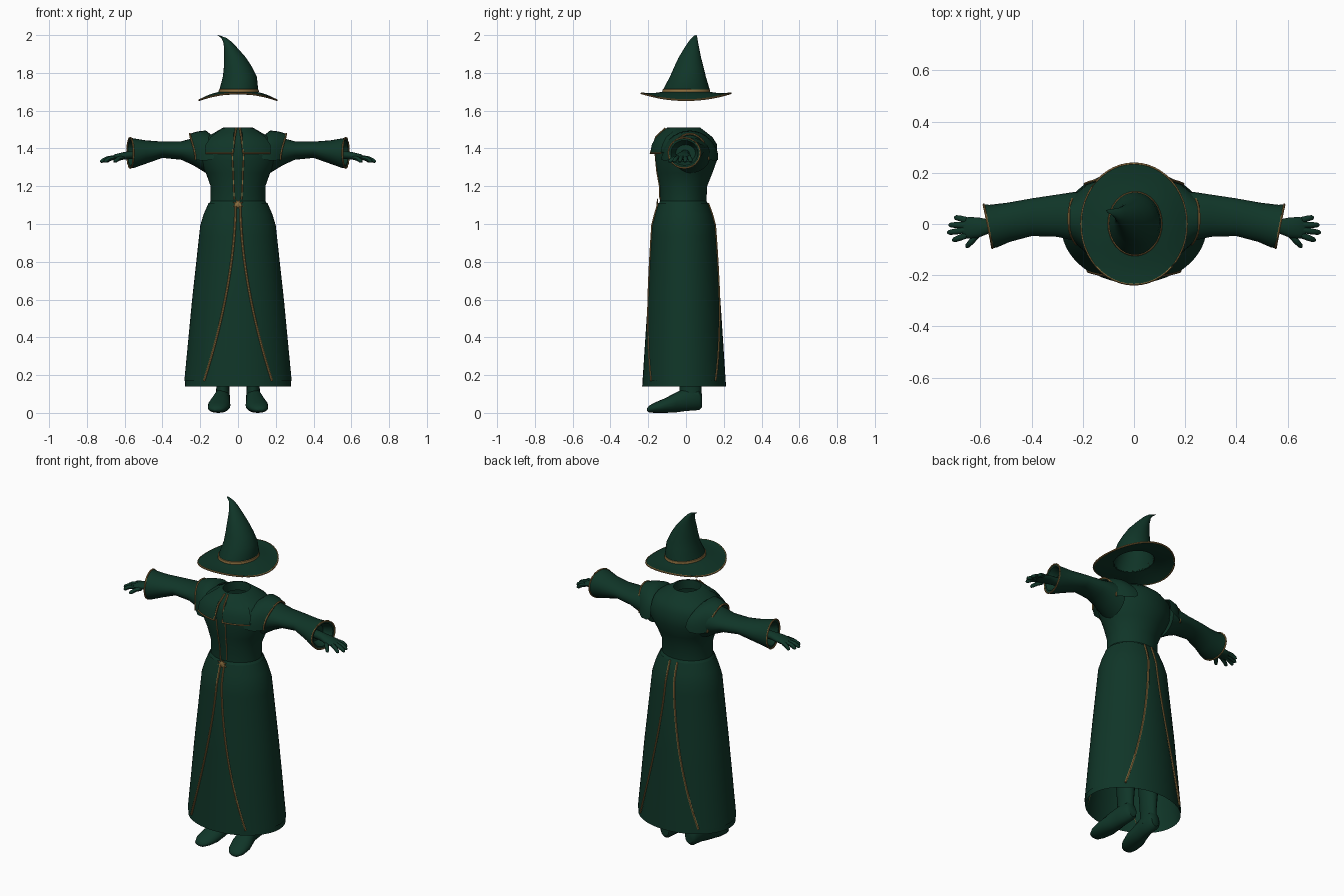
import bpy, bmesh
from math import sin, cos, pi, asin, radians
from mathutils import Vector

cube = bpy.data.objects.get("Cube")
if cube:
    bpy.data.objects.remove(cube, do_unlink=True)


def material(name, rgb):
    m = bpy.data.materials.new(name)
    m.use_nodes = True
    m.diffuse_color = (*rgb, 1)
    m.node_tree.nodes["Principled BSDF"].inputs["Base Color"].default_value = (*rgb, 1)
    return m


GREEN = material("dark_green_cloth", (0.005, 0.036, 0.021))
GOLD = material("old_gold_trim", (0.27, 0.16, 0.05))


def grid(name, rows, mat, closed=True, caps=False):
    """Skin rows of points into one smooth surface."""
    bm = bmesh.new()
    vs = [[bm.verts.new(p) for p in row] for row in rows]
    n = len(rows[0])
    for a, b in zip(vs, vs[1:]):
        for i in range(n if closed else n - 1):
            j = (i + 1) % n
            bm.faces.new((a[i], a[j], b[j], b[i]))
    if caps:
        bm.faces.new(vs[0])
        bm.faces.new(vs[-1])
    bmesh.ops.recalc_face_normals(bm, faces=bm.faces)
    for f in bm.faces:
        f.smooth = True
    me = bpy.data.meshes.new(name)
    bm.to_mesh(me)
    bm.free()
    me.set_sharp_from_angle(angle=radians(45))
    me.materials.append(mat)
    ob = bpy.data.objects.new(name, me)
    bpy.context.collection.objects.link(ob)
    return ob


def ring(c, u, v, n=24):
    c, u, v = Vector(c), Vector(u), Vector(v)
    return [c + u * cos(2 * pi * i / n) + v * sin(2 * pi * i / n) for i in range(n)]


def tube(name, path, radii, mat, n=6):
    """Round limb or piping along a path."""
    pts = [Vector(p) for p in path]
    if not isinstance(radii, (list, tuple)):
        radii = [radii] * len(pts)
    rows = []
    for i, (p, r) in enumerate(zip(pts, radii)):
        d = (pts[min(i + 1, len(pts) - 1)] - pts[max(i - 1, 0)]).normalized()
        u = d.cross(Vector((0, 1, 0.2)) if abs(d.y) < 0.8 else Vector((1, 0, 0))).normalized()
        rows.append(ring(p, u * r, d.cross(u) * r, n))
    return grid(name, rows, mat, caps=True)


def lerp_table(table, t):
    for a, b in zip(table, table[1:]):
        if a[0] <= t <= b[0]:
            k = (t - a[0]) / (b[0] - a[0])
            return [p + (q - p) * k for p, q in zip(a, b)][1:]
    return table[0][1:] if t < table[0][0] else table[-1][1:]


# Body outline: height, half width, front y, back y
BODY = [(0.14, .28, -.23, .21), (0.6, .236, -.2, .18), (1.0, .192, -.172, .148),
        (1.06, .172, -.155, .13), (1.12, .145, -.137, .108), (1.2, .145, -.14, .112),
        (1.27, .17, -.153, .14), (1.34, .21, -.163, .165), (1.42, .215, -.163, .165),
        (1.46, .175, -.148, .14), (1.48, .13, -.13, .115), (1.51, .08, -.10, .075)]


def body(theta, z, off=0.0):
    rx, yf, yb = lerp_table(BODY, z)
    yc, ry = (yf + yb) / 2, (yb - yf) / 2
    return Vector(((rx + off) * sin(theta), yc - (ry + off) * cos(theta), z))


def on_body(x, z, off=0.0, back=False):
    t = asin(max(-1, min(1, x / (lerp_table(BODY, z)[0] + off))))
    return body(pi - t if back else t, z, off)


def wrap(z, off=0.0, n=40):
    return [body(2 * pi * i / n, z, off) for i in range(n)]


# Torso with an open neck turned inward, and the skirt open at the hem
neck = [wrap(1.51, -.008), [p - Vector((0, 0, .05)) for p in wrap(1.51, -.012)]]
grid("torso", [wrap(r[0]) for r in BODY[4:]] + neck, GREEN)
skirt_z = [r[0] for r in BODY[:5]]
grid("skirt", [wrap(z, .002) for z in skirt_z] + [wrap(1.125, -.004)], GREEN)


def opening(z):
    """Half width of the skirt opening at a height."""
    return .012 + .168 * max(0, (1.11 - z) / .94) ** 1.8


steps = [.17 + .94 * i / 16 for i in range(17)]
for s, side in ((1, "left"), (-1, "right")):
    # Overskirt side panel with piped edges
    rows = []
    for z in steps:
        t0 = asin(opening(z) / lerp_table(BODY, z)[0])
        rows.append([body(s * (t0 + (pi - 2 * t0) * i / 20), z, .007) for i in range(21)])
    grid(side + "_overskirt", rows, GREEN, closed=False)
    for back, end in ((False, "front"), (True, "back")):
        path = [on_body(s * (opening(z) + (.012 if back else 0)), z, .007, back) for z in steps]
        tube(f"{side}_{end}_skirt_trim", path, .006, GOLD)

    # Chest flap with piped lower edge
    flap = [[on_body(s * (.024 + (.062 + .085 * min(1, k * 2)) * i / 8), 1.505 - .13 * k, .005 + .022 * k)
             for i in range(9)] for k in (0, .15, .35, .65, 1)]
    flap.append([on_body(s * (.024 + .147 * i / 8), 1.38, 0) for i in range(9)])
    grid(side + "_chest_flap", flap, GREEN, closed=False)
    tube(side + "_flap_trim", flap[4], .004, GOLD)
    tube(side + "_collar_trim", [on_body(s * .01, 1.508, .008), on_body(s * .018, 1.46, .012),
                                 on_body(s * .028, 1.375, .026)], .005, GOLD)
    tube(side + "_bodice_trim", [on_body(s * x, z, .002) for x, z in
                                 ((.03, 1.37), (.026, 1.28), (.023, 1.2), (.02, 1.13))], .0035, GOLD)

    # Shoulder cap wrapping over the top of the sleeve
    cap = []
    for x, ry, top, low in ((.145, .15, 1.475, 1.36), (.17, .15, 1.495, 1.34),
                            (.215, .135, 1.49, 1.335), (.255, .1, 1.478, 1.34), (.253, .09, 1.468, 1.35)):
        cap.append([(s * (x - .03 * abs(cos(pi * i / 16)) ** 3), .02 + ry * cos(pi * i / 16),
                     low + (top - low) * sin(pi * i / 16)) for i in range(17)])
    grid(side + "_shoulder_cap", cap, GREEN, closed=False)
    tube(side + "_shoulder_trim", cap[3], .005, GOLD)

    # Sleeve: x, y range, z range, flaring to a turned-in cuff
    sleeve = []
    for x, y0, y1, z0, z1 in ((.17, -.08, .13, 1.27, 1.46), (.235, -.065, .125, 1.31, 1.455),
                              (.3, -.05, .115, 1.34, 1.438), (.4, -.047, .1, 1.35, 1.436),
                              (.49, -.07, .083, 1.318, 1.443), (.55, -.092, .075, 1.297, 1.453),
                              (.57, -.094, .076, 1.296, 1.457), (.568, -.08, .064, 1.31, 1.443),
                              (.52, -.055, .05, 1.33, 1.42)):
        slant = .2 * max(0, x - .45) / .12
        r = ring((x, (y0 + y1) / 2, (z0 + z1) / 2), (0, (y1 - y0) / 2, 0), (0, 0, (z1 - z0) / 2))
        sleeve.append([(s * (p.x + slant * (p.y + .01)), p.y, p.z) for p in r])
    grid(side + "_sleeve", sleeve, GREEN, caps=True)
    tube(side + "_cuff_trim", sleeve[6] + sleeve[6][:1], .0045, GOLD)

    # Hand: flat palm, four fingers and a thumb
    palm = [ring((s * x, y, z), (0, w, 0), (0, 0, h), 14) for x, y, z, w, h in
            ((.51, -.005, 1.37, .026, .024), (.57, -.01, 1.365, .028, .022),
             (.61, -.014, 1.36, .04, .02), (.65, -.015, 1.354, .042, .016), (.668, -.015, 1.35, .034, .01))]
    grid(side + "_palm", palm, GREEN, caps=True)
    digits = {"little_finger": (.655, .016, .7, .026), "ring_finger": (.66, -.004, .722, -.004),
              "middle_finger": (.66, -.024, .728, -.034), "index_finger": (.655, -.044, .708, -.064),
              "thumb": (.61, -.04, .655, -.09)}
    for name, (x0, y0, x1, y1) in digits.items():
        zs = (1.352, 1.346, 1.333, 1.328)
        path = [(s * (x0 + (x1 - x0) * k), y0 + (y1 - y0) * k, z) for k, z in zip((0, .5, .9, 1), zs)]
        tube(f"{side}_{name}", path, (.012, .012, .01, .005), GREEN, 8)

    # Boot: foot from heel to toe, and a shaft rising under the skirt
    foot = [ring((s * x, y, (z0 + z1) / 2), (w, 0, 0), (0, 0, (z1 - z0) / 2), 16) for x, y, w, z0, z1 in
            ((.08, .085, .026, .03, .1), (.082, .07, .04, .015, .125), (.085, .0, .043, .01, .13),
             (.092, -.05, .05, .003, .11), (.1, -.11, .06, 0, .078), (.108, -.165, .052, 0, .055),
             (.112, -.195, .035, .002, .038), (.113, -.206, .015, .01, .025))]
    grid(side + "_foot", foot, GREEN, caps=True)
    shaft = [ring((s * x, y, z), (rx, 0, 0), (0, ry, 0), 16) for x, y, z, rx, ry in
             ((.082, .025, .06, .04, .058), (.08, .024, .14, .034, .058), (.08, .025, .22, .042, .06),
              (.085, .02, .36, .055, .065), (.085, .0, .6, .06, .07))]
    grid(side + "_boot_shaft", shaft, GREEN, caps=True)

# Star clasp at the waist
star = [[((.032 if i % 2 else .014) * k * sin(2 * pi * i / 16), y,
          1.105 + (.032 if i % 2 else .014) * k * cos(2 * pi * i / 16)) for i in range(16)]
        for k, y in ((1, -.147), (1, -.152), (.3, -.156))]
grid("waist_clasp", star, GOLD, caps=True)


# Hat: saddle-shaped brim, bent crown, gold band and brim edge
def brim(k, dz):
    rx, ry = .1 + .106 * k, .122 + .114 * k
    return [(rx * cos(a), ry * sin(a), 1.696 - .022 * k - .018 * k * k * cos(2 * a) + dz)
            for a in (2 * pi * i / 48 for i in range(48))]


ks = (0, .35, .7, 1)
grid("hat_brim", [brim(k, .004) for k in ks] + [brim(k, -.004) for k in reversed(ks)], GREEN)
edge = brim(1, 0)
tube("hat_brim_trim", edge + edge[:1], .005, GOLD)
crown = [ring((x, y, z), (rx, 0, 0), (0, ry, 0), 32) for z, x, y, rx, ry in
         ((1.69, .002, 0, .104, .125), (1.72, .005, .003, .101, .12), (1.78, .01, .01, .09, .095),
          (1.83, .0, .015, .075, .078), (1.88, -.015, .02, .058, .06), (1.93, -.037, .03, .036, .04),
          (1.965, -.057, .038, .022, .025), (1.985, -.075, .045, .014, .015), (1.997, -.1, .05, .006, .007))]
grid("hat_crown", crown + [ring((-.108, .053, 2.0), (.001, 0, 0), (0, .001, 0), 32)], GREEN)
grid("hat_band", [ring((.004, .001, z), (r, 0, 0), (0, r + .02, 0), 32)
                  for z, r in ((1.697, .103), (1.699, .107), (1.712, .105), (1.714, .101))], GOLD)
